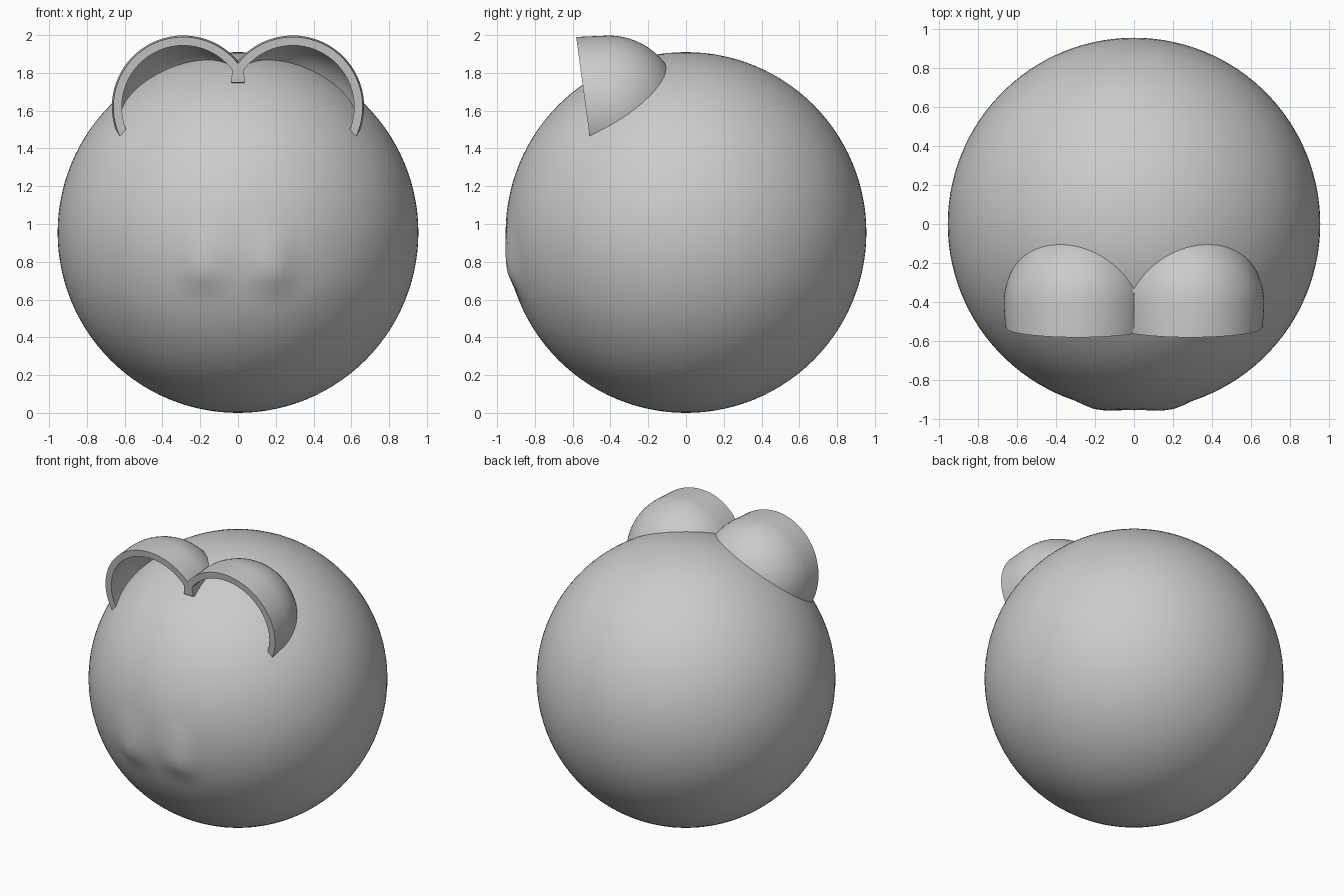
import bpy, bmesh, math
from mathutils import Vector

cube = bpy.data.objects.get("Cube")
if cube:
    bpy.data.objects.remove(cube, do_unlink=True)

grey = bpy.data.materials.new("plain_grey")
grey.use_nodes = True
colour = (0.6, 0.6, 0.6, 1)
grey.diffuse_color = colour
grey.node_tree.nodes["Principled BSDF"].inputs["Base Color"].default_value = colour

R = 0.955
CENTRE = Vector((0, 0, R))


def finish(name, bm):
    bmesh.ops.recalc_face_normals(bm, faces=bm.faces)
    mesh = bpy.data.meshes.new(name)
    bm.to_mesh(mesh)
    bm.free()
    mesh.materials.append(grey)
    obj = bpy.data.objects.new(name, mesh)
    bpy.context.collection.objects.link(obj)
    bpy.ops.object.select_all(action="DESELECT")
    bpy.context.view_layer.objects.active = obj
    obj.select_set(True)
    bpy.ops.object.shade_smooth_by_angle(angle=math.radians(40))
    return obj


def front_y(z):
    """Leaning plane on which the ear openings lie."""
    return -0.58 + (1.98 - z) * 0.135


# Round body with two small cheek points pulled out of the front
bm = bmesh.new()
bmesh.ops.create_uvsphere(bm, u_segments=116, v_segments=56, radius=R)
for v in bm.verts:
    v.co += CENTRE
    if v.co.y < -0.6:
        dx = abs(v.co.x) - 0.2
        dz = v.co.z - 0.74
        across = dx / (0.13 if dx > 0 else 0.2)
        along = dz / (0.32 if dz > 0 else 0.13)
        v.co.y -= 0.036 * max(0, 1 - math.hypot(across, along)) ** 1.2
finish("body", bm)

# Hollow ear shell: domed back, short tube and a flat rim, mirrored
EAR = Vector((0.29, -0.41, 1.62))
SEG, STEPS = 72, 16


def shell_profile(radius, rim):
    dome = [(radius * math.sin(a), radius * math.cos(a))
            for a in (math.pi / 2 * i / STEPS for i in range(1, STEPS + 1))]
    return dome + [(rim, None)]


outer = shell_profile(0.378, 0.37)
inner = shell_profile(0.335, 0.325)
bm = bmesh.new()
rings = []
for radius, depth in outer + inner[::-1]:
    ring = []
    for i in range(SEG):
        a = 2 * math.pi * i / SEG
        x, z = EAR.x + radius * math.cos(a), EAR.z + radius * math.sin(a)
        y = front_y(z) if depth is None else EAR.y + depth
        ring.append(bm.verts.new((x, y, z)))
    rings.append(ring)
for a, b in zip(rings, rings[1:]):
    for i in range(SEG):
        j = (i + 1) % SEG
        bm.faces.new((a[i], a[j], b[j], b[i]))
bmesh.ops.recalc_face_normals(bm, faces=bm.faces)
# Trim at the middle and drop what is buried in the body
bmesh.ops.bisect_plane(bm, geom=bm.verts[:] + bm.edges[:] + bm.faces[:],
                       plane_co=(0, 0, 0), plane_no=(1, 0, 0), clear_inner=True)
buried = [f for f in bm.faces
          if all((v.co - CENTRE).length < R - 0.03 for v in f.verts)]
bmesh.ops.delete(bm, geom=buried, context="FACES")
ears = finish("ears", bm)
ears.modifiers.new("mirror", "MIRROR")

# Dividing wall where the two ears meet
bm = bmesh.new()
bmesh.ops.create_cube(bm, size=1)
for v in bm.verts:
    z = 1.845 if v.co.z > 0 else 1.75
    half = 0.03 if v.co.z > 0 else 0.035
    y = front_y(z) if v.co.y < 0 else -0.33
    if v.co.z < 0 and v.co.y > 0:
        z = 1.7
    v.co = (math.copysign(half, v.co.x), y, z)
finish("ear_divider", bm)
